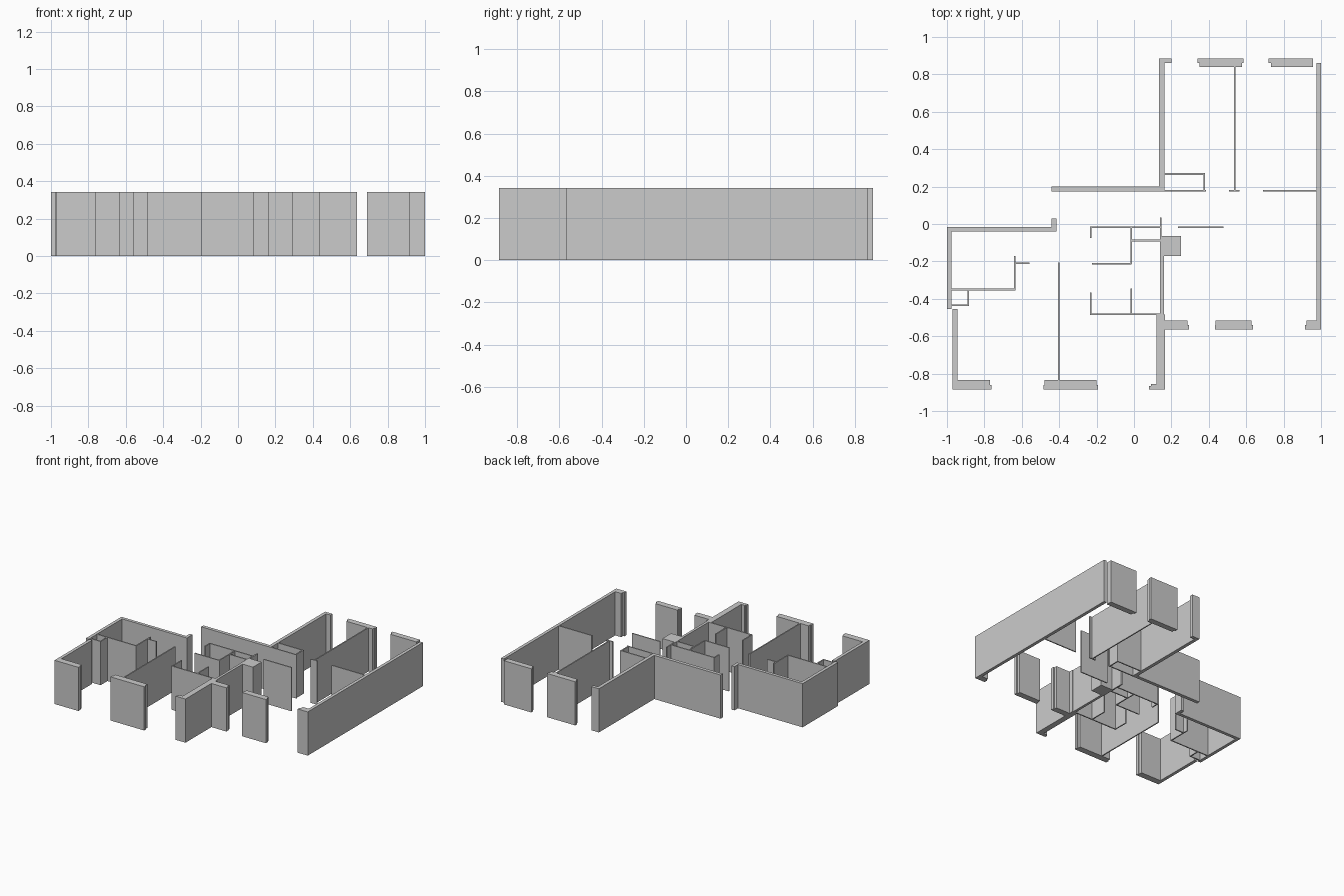
import bpy

H = 0.342   # wall height
T = 0.009   # thin partition thickness


def block(name, x0, x1, y0, y1):
    """Full-height box from plan extents."""
    v = [(x, y, z) for z in (0, H) for x, y in ((x0, y0), (x1, y0), (x1, y1), (x0, y1))]
    f = [(3, 2, 1, 0), (4, 5, 6, 7)] + [(i, (i + 1) % 4, (i + 1) % 4 + 4, i + 4) for i in range(4)]
    me = bpy.data.meshes.new(name)
    me.from_pydata(v, [], f)
    ob = bpy.data.objects.new(name, me)
    bpy.context.collection.objects.link(ob)
    return ob


def across(name, y, x0, x1):
    return block(name, x0, x1, y - T / 2, y + T / 2)


def along(name, x, y0, y1):
    return block(name, x - T / 2, x + T / 2, y0, y1)


def pier(name, outer, inner, y_out, y_mid, y_in):
    """Stepped window pier: outer leaf and rebated inner leaf."""
    block(name + "_outer", *outer, *sorted((y_out, y_mid)))
    block(name + "_inner", *inner, *sorted((y_mid, y_in)))


# outer walls
block("left_wall_back", -1.0, -0.975, -0.455, -0.04)
block("left_wall_front", -0.97, -0.945, -0.885, -0.455)
block("entry_wall_left", -1.0, -0.415, -0.04, -0.015)
block("entry_return", -0.44, -0.415, -0.015, 0.03)
block("hall_wall", -0.44, 0.135, 0.173, 0.2)
block("back_left_wall", 0.135, 0.162, 0.173, 0.885)
block("back_left_return", 0.162, 0.2, 0.86, 0.885)
block("right_wall", 0.975, 1.0, -0.565, 0.86)

# central spine wall, thickening towards the front
block("spine_thin", 0.138, 0.148, -0.17, 0.035)
block("spine_mid", 0.14, 0.16, -0.483, -0.17)
block("spine_front", 0.12, 0.165, -0.885, -0.483)
block("spine_return_outer", 0.08, 0.12, -0.885, -0.865)
block("spine_return_inner", 0.09, 0.12, -0.865, -0.855)
block("duct_shaft", 0.148, 0.25, -0.172, -0.065)

# window piers: back, right front, left front
pier("back_pier_left", (0.34, 0.585), (0.35, 0.578), 0.885, 0.862, 0.84)
pier("back_pier_right", (0.72, 0.957), (0.732, 0.957), 0.885, 0.862, 0.84)
pier("front_pier_spine", (0.165, 0.295), (0.16, 0.287), -0.565, -0.54, -0.517)
pier("front_pier_mid", (0.432, 0.637), (0.437, 0.628), -0.565, -0.54, -0.517)
pier("front_pier_right", (0.913, 0.975), (0.923, 0.975), -0.565, -0.54, -0.517)
pier("front_pier_left", (-0.945, -0.763), (-0.945, -0.77), -0.885, -0.86, -0.835)
pier("front_pier_centre", (-0.485, -0.193), (-0.478, -0.2), -0.885, -0.86, -0.835)

# back rooms
across("closet_back", 0.267, 0.162, 0.38)
along("closet_side", 0.375, 0.18, 0.267)
across("closet_front", 0.178, 0.162, 0.385)
along("bedroom_divider", 0.538, 0.18, 0.84)
across("divider_stub", 0.178, 0.508, 0.563)
across("bedroom_front", 0.178, 0.69, 0.975)

# central bathrooms
across("bath_back", -0.017, -0.235, 0.138)
across("kitchen_screen", -0.017, 0.235, 0.478)
along("bath_door_jamb", -0.232, -0.075, -0.017)
along("bath_divider", -0.014, -0.215, -0.017)
across("bath_front", -0.213, -0.225, -0.014)
across("bath_niche", -0.088, -0.014, 0.138)
along("store_side", -0.232, -0.483, -0.365)
across("store_front", -0.483, -0.235, 0.14)
along("store_divider", -0.015, -0.483, -0.345)

# left rooms
along("left_bath_side", -0.638, -0.35, -0.17)
across("left_bath_stub", -0.21, -0.638, -0.56)
across("left_bath_front", -0.35, -0.975, -0.634)
along("left_duct_side", -0.887, -0.437, -0.35)
across("left_duct_front", -0.435, -0.975, -0.883)
along("left_room_divider", -0.403, -0.835, -0.207)
